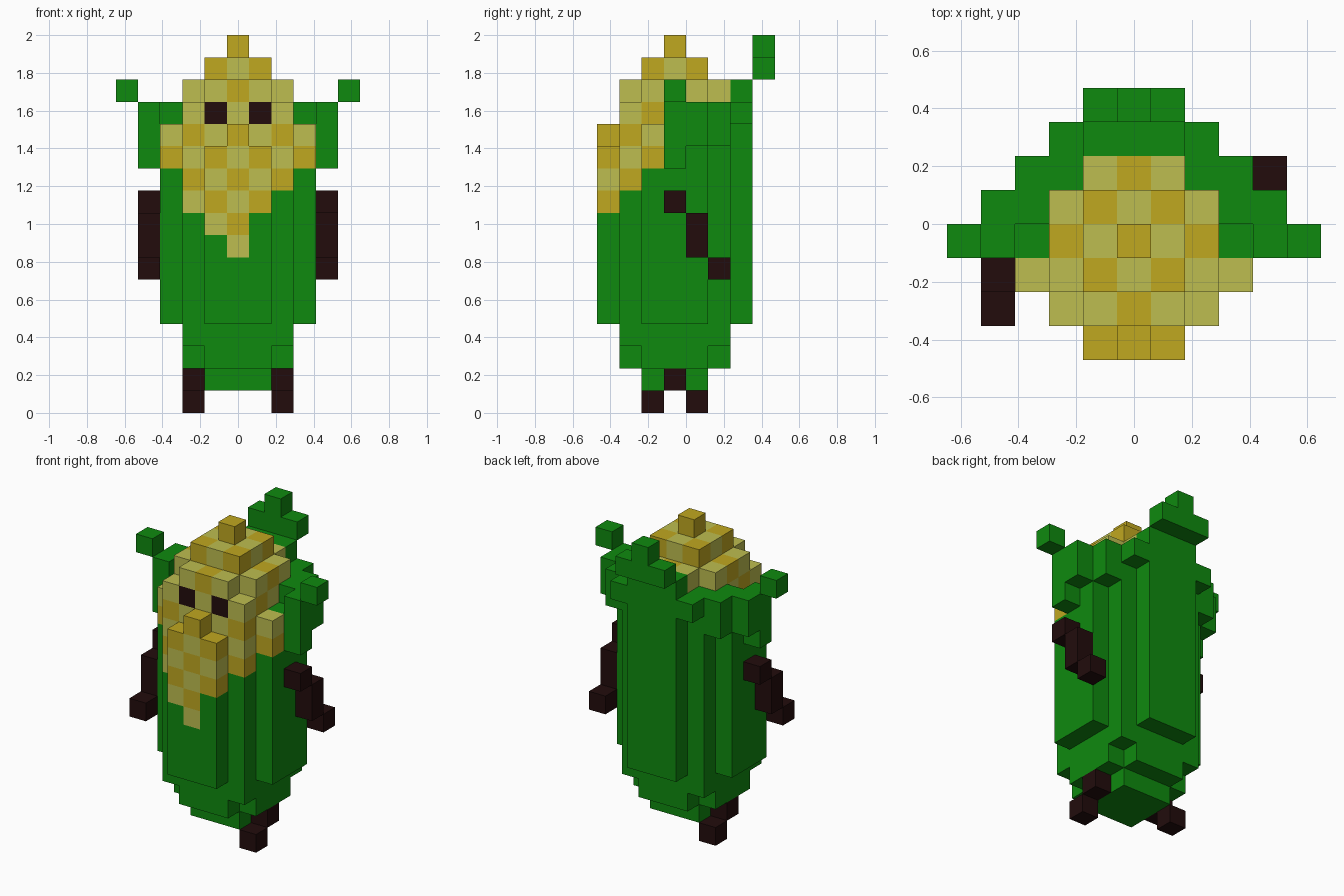
import bpy, bmesh
from mathutils import Vector

cube = bpy.data.objects.get("Cube")
if cube:
    bpy.data.objects.remove(cube, do_unlink=True)

U = 2 / 17  # block size


def material(name, rgb):
    m = bpy.data.materials.new(name)
    m.use_nodes = True
    m.diffuse_color = (*rgb, 1)
    b = m.node_tree.nodes["Principled BSDF"]
    b.inputs["Base Color"].default_value = (*rgb, 1)
    b.inputs["Roughness"].default_value = 0.8
    return m


MATS = [material("leaf green", (0.0048, 0.254, 0.0048)),
        material("pale corn yellow", (0.515, 0.515, 0.08)),
        material("golden corn yellow", (0.527, 0.392, 0.0144)),
        material("dark brown", (0.016, 0.0037, 0.0037))]
GREEN, PALE, GOLD, BROWN = range(4)

# Each cell (i, j, k) holds its part name and colour
cells = {}


def fill(part, color, xs, ys, zs):
    """Fill inclusive block ranges; color is an index or a rule."""
    for i in range(xs[0], xs[1] + 1):
        for j in range(ys[0], ys[1] + 1):
            for k in range(zs[0], zs[1] + 1):
                cells[i, j, k] = (part, color(i, j, k) if callable(color) else color)


def mirrored(part, color, xs, ys, zs):
    fill(part, color, xs, ys, zs)
    fill(part, color, (-xs[1], -xs[0]), ys, zs)


def kernel(i, j, k):
    """Checkered kernels; raised plates shift the pattern by one."""
    raised = j == 0 or abs(i) == 3 or k == 15
    return GOLD if (i + j + k + raised) % 2 else PALE


# Husk: rounded body, tapered bottom
for j, half in enumerate([1, 2, 3, 3, 3, 2, 1]):
    fill("husk", GREEN, (-half, half), (j, j), (4, 11 if j == 0 else 13))
fill("husk", GREEN, (-2, 2), (1, 5), (3, 3))
fill("husk", GREEN, (-2, 2), (2, 4), (2, 2))
fill("husk", GREEN, (-1, 1), (1, 5), (2, 2))
fill("husk", GREEN, (-1, 1), (2, 4), (1, 1))

# Open shoulder notch in the husk
for i in (-3, 3):
    for j in (2, 3):
        del cells[i, j, 13]

# Corn: exposed front that narrows to a beard, then the domed top
beard_start = {-3: 11, -2: 9, -1: 8, 0: 7, 1: 9, 2: 10, 3: 11}
for c in list(cells):
    i, j, k = c
    if j <= 2 and k >= beard_start[i]:
        cells[c] = ("corn", kernel(*c))
fill("corn", kernel, (-2, 2), (1, 4), (13, 13))
fill("corn", kernel, (-2, 2), (2, 4), (14, 14))
fill("corn", kernel, (-1, 1), (1, 5), (14, 14))
fill("corn", kernel, (-1, 1), (2, 4), (15, 15))
fill("corn", kernel, (0, 0), (3, 3), (16, 16))
fill("corn", kernel, (0, 0), (0, 0), (12, 12))   # nose
mirrored("eyes", BROWN, (1, 1), (1, 1), (13, 13))

# Peeling leaves: sides and back
mirrored("side_leaves", GREEN, (4, 4), (3, 3), (11, 13))
mirrored("side_leaves", GREEN, (4, 4), (4, 4), (12, 13))
mirrored("side_leaves", GREEN, (3, 3), (5, 5), (12, 13))
mirrored("side_leaves", GREEN, (5, 5), (3, 3), (14, 14))
mirrored("back_leaf", GREEN, (2, 2), (6, 6), (13, 13))
fill("back_leaf", GREEN, (-1, 1), (6, 6), (14, 14))
fill("back_leaf", GREEN, (-1, 1), (7, 7), (15, 15))
fill("back_leaf", GREEN, (0, 0), (7, 7), (16, 16))

# Swinging arms and striding legs
for side, name, swing in ((1, "left", 1), (-1, "right", -1)):
    x = (4 * side, 4 * side)
    for step, zs in ((0, (9, 9)), (1, (7, 8)), (2, (6, 6))):
        y = 3 + swing * step
        fill(name + "_arm", BROWN, x, (y, y), zs)
    x = (2 * side, 2 * side)
    fill(name + "_leg", BROWN, x, (3, 3), (1, 1))
    fill(name + "_leg", BROWN, x, (3 - swing, 3 - swing), (0, 0))


def build(part):
    """Make the visible skin of one part."""
    bm = bmesh.new()
    for (i, j, k), (owner, color) in cells.items():
        if owner != part:
            continue
        center = Vector((i, j - 3.5, k + 0.5))
        for axis in range(3):
            for s in (-1, 1):
                n = Vector((0, 0, 0))
                n[axis] = s
                if (i + int(n.x), j + int(n.y), k + int(n.z)) in cells:
                    continue
                a = Vector((0, 0, 0))
                a[(axis + 1) % 3] = 0.5
                b = n.cross(a)
                mid = center + n * 0.5
                f = bm.faces.new([bm.verts.new((mid + d) * U)
                                  for d in (a + b, b - a, -a - b, a - b)])
                f.material_index = color
    bmesh.ops.remove_doubles(bm, verts=bm.verts, dist=U * 0.01)
    bmesh.ops.dissolve_limit(bm, angle_limit=0.01, verts=bm.verts,
                             edges=bm.edges, delimit={'MATERIAL'})
    me = bpy.data.meshes.new(part)
    used = sorted({f.material_index for f in bm.faces})
    for f in bm.faces:
        f.material_index = used.index(f.material_index)
    bm.to_mesh(me)
    bm.free()
    for c in used:
        me.materials.append(MATS[c])
    bpy.context.collection.objects.link(bpy.data.objects.new(part, me))


for part in sorted({p for p, _ in cells.values()}):
    build(part)
